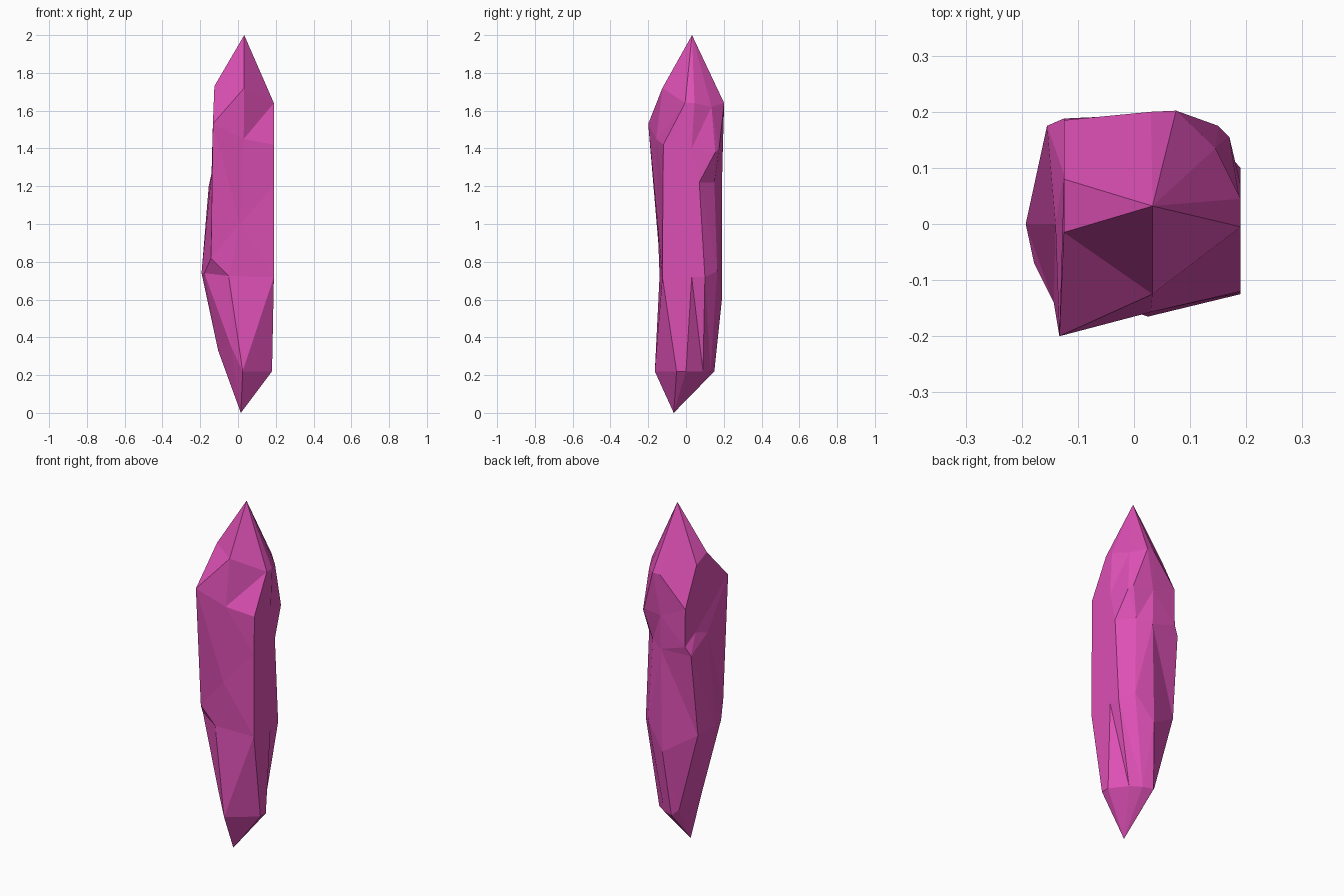
import bpy, bmesh

# Crystal cross-sections, bottom to top; nine corners each, counter-clockwise from the front
rings = [
    [(.025, -.165, .22), (.18, -.05, .22), (.18, 0, .22), (.11, .09, .22), (.05, .13, .22),
     (-.01, .15, .22), (-.04, .12, .25), (-.105, 0, .33), (-.04, -.13, .36)],
    [(-.05, -.14, .725), (.19, -.125, .72), (.19, .03, .72), (.19, .1, .72), (.13, .165, .75),
     (.02, .19, .6), (-.165, .125, .72), (-.193, 0, .74), (-.178, -.07, .74)],
    [(.01, -.15, 1.0), (.19, -.122, 1.2), (.19, .03, 1.2), (.19, .07, 1.22), (.11, .15, 1.22),
     (.03, .19, 1.2), (-.155, .175, 1.2), (-.14, 0, 1.27), (-.143, -.14, .82)],
    [(.03, -.157, 1.45), (.19, -.12, 1.42), (.19, .03, 1.4), (.17, .155, 1.38), (.15, .175, 1.4),
     (.03, .195, 1.4), (-.125, .188, 1.25), (-.125, .09, 1.3), (-.133, -.2, 1.53)],
    [(.033, -.125, 1.72), (.19, -.005, 1.64), (.19, .045, 1.64), (.145, .135, 1.62), (.075, .202, 1.64),
     (.03, .2, 1.64), (-.125, .185, 1.47), (-.125, .08, 1.69), (-.125, -.015, 1.73)],
]

bm = bmesh.new()
loops = [[bm.verts.new(p) for p in ring] for ring in rings]
bottom = bm.verts.new((.015, -.065, 0))
top = bm.verts.new((.033, .032, 2))
n = len(loops[0])

# Facets between sections and the two pointed ends
sides = []
for i in range(n):
    j = (i + 1) % n
    for lo, hi in zip(loops, loops[1:]):
        sides.append(bm.faces.new((lo[i], lo[j], hi[j], hi[i])))
    bm.faces.new((bottom, loops[0][j], loops[0][i]))
    bm.faces.new((top, loops[-1][i], loops[-1][j]))
bmesh.ops.triangulate(bm, faces=sides, quad_method='BEAUTY')
bmesh.ops.recalc_face_normals(bm, faces=bm.faces)

mesh = bpy.data.meshes.new("crystal_shard")
bm.to_mesh(mesh)
bm.free()
crystal = bpy.data.objects.new("crystal_shard", mesh)
bpy.context.collection.objects.link(crystal)

# Pink material
mat = bpy.data.materials.new("pink_crystal")
mat.diffuse_color = (.72, .08, .46, 1)
mesh.materials.append(mat)
